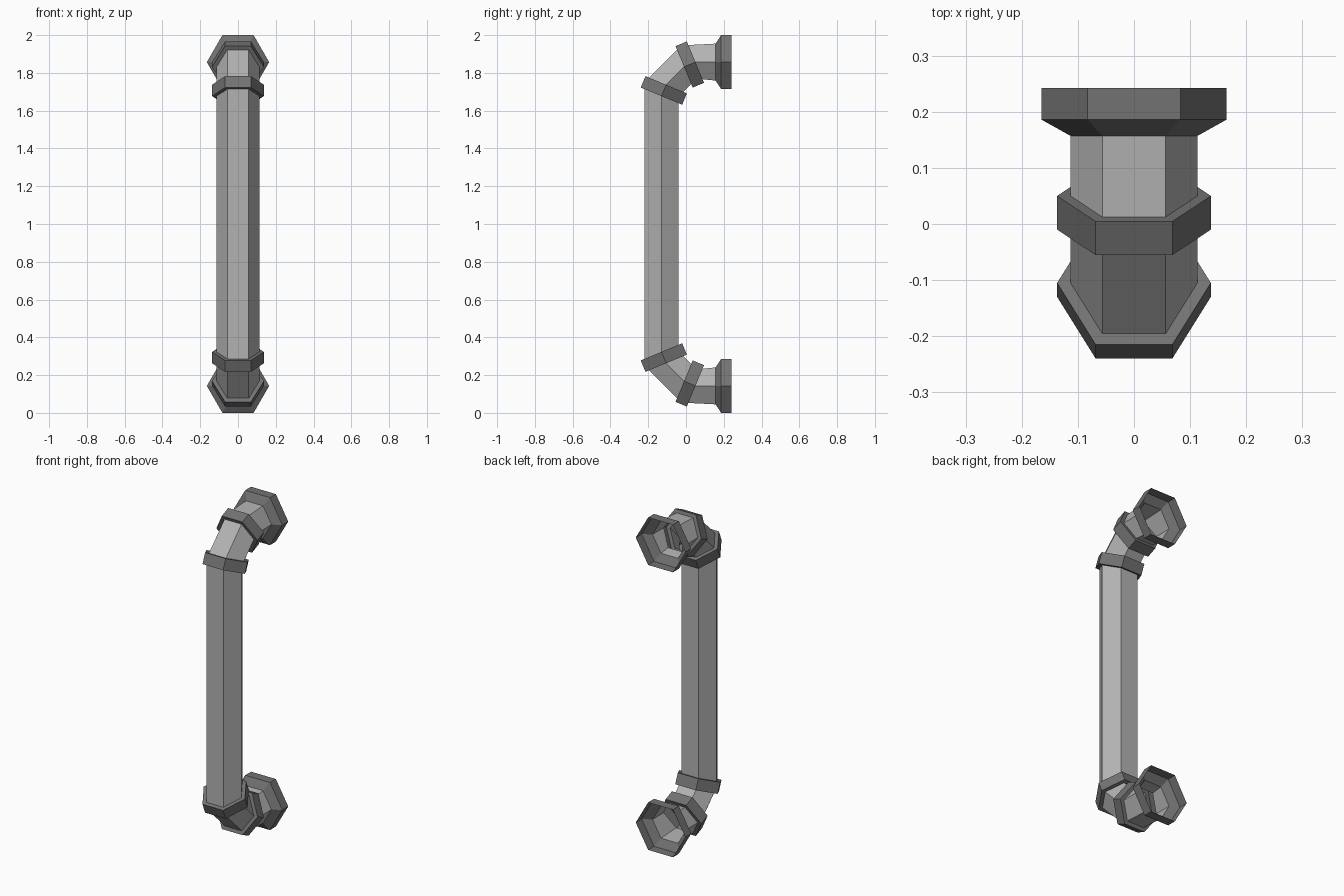
import bpy
import math
from mathutils import Vector

if "Cube" in bpy.data.objects:
    bpy.data.objects.remove(bpy.data.objects["Cube"])

SIDES = 6
PIPE_R, COLLAR_R, FLANGE_R = 0.113, 0.137, 0.165
MID_Z = 1.0


def material(name, value):
    m = bpy.data.materials.new(name)
    m.diffuse_color = (value, value, value, 1)
    m.use_nodes = True
    m.node_tree.nodes["Principled BSDF"].inputs["Base Color"].default_value = m.diffuse_color
    return m


light_grey = material("light grey metal", 0.45)
dark_grey = material("dark grey metal", 0.17)


def ring(y, z, tilt, r):
    """Hexagon centred on (0, y, z); its axis leans from +z towards +y by tilt degrees."""
    a = math.radians(tilt)
    u = Vector((0, math.cos(a), -math.sin(a)))
    return [Vector((0, y, z - MID_Z)) + Vector((1, 0, 0)) * r * math.cos(t) + u * r * math.sin(t)
            for t in (2 * math.pi * k / SIDES for k in range(SIDES))]


def loft(name, rings, mat, mirror=True):
    """Skin a row of rings as an open shell, mirrored about mid height if asked."""
    verts = [v for r in rings for v in r]
    faces = []
    for i in range(len(rings) - 1):
        for k in range(SIDES):
            n = (k + 1) % SIDES
            a, b = i * SIDES, (i + 1) * SIDES
            faces.append((a + k, a + n, b + n, b + k))
    me = bpy.data.meshes.new(name)
    me.from_pydata(verts, [], faces)
    me.materials.append(mat)
    ob = bpy.data.objects.new(name, me)
    ob.location.z = MID_Z
    bpy.context.collection.objects.link(ob)
    if mirror:
        mod = ob.modifiers.new("mirror", 'MIRROR')
        mod.use_axis = (False, False, True)
        mod.use_mirror_merge = False
    return ob


# Joint positions along the upper bend: (y, z, tilt)
A0 = (-0.13, 1.677, 22.5)
A1 = (-0.105, 1.737, 22.5)
B0 = (-0.01, 1.832, 67.5)
B1 = (0.05, 1.857, 67.5)
END = (0.157, 1.857, 90)

# Long upright pipe with mitred ends
loft("upright_pipe", [ring(A0[0], 2 - A0[1], -A0[2], PIPE_R), ring(*A0, PIPE_R)],
     light_grey, mirror=False)

# Diagonal elbows and short wall stubs
loft("elbow_pipe", [ring(*A1, PIPE_R), ring(*B0, PIPE_R)], light_grey)
loft("stub_pipe", [ring(*B1, PIPE_R), ring(*END, PIPE_R)], light_grey)

# Collars at the joints, with flat shoulders
for name, s, e in (("outer_collar", A0, A1), ("inner_collar", B0, B1)):
    loft(name, [ring(*s, PIPE_R), ring(*s, COLLAR_R),
                ring(*e, COLLAR_R), ring(*e, PIPE_R)], dark_grey)

# Flared, open-backed wall flanges
loft("wall_flange", [ring(*END, PIPE_R), ring(0.186, 1.857, 90, FLANGE_R),
                     ring(0.242, 1.857, 90, FLANGE_R)], dark_grey)
